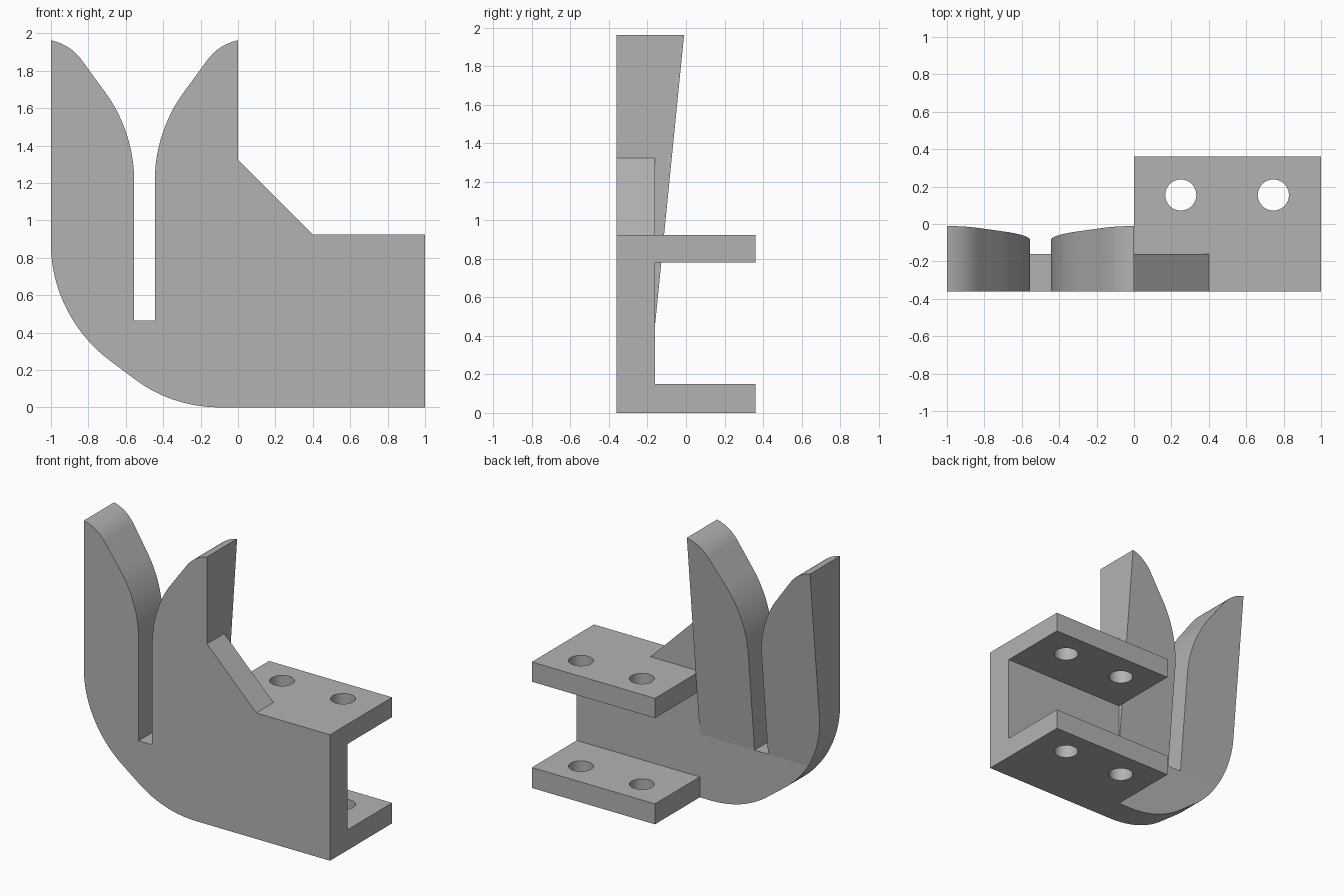
import bpy, bmesh, math
from mathutils import Vector

if "Cube" in bpy.data.objects:
    bpy.data.objects.remove(bpy.data.objects["Cube"], do_unlink=True)

FRONT, BACK = -0.36, 0.36
WEB = -0.16          # back face of the front plate
SLOT_FLOOR = 0.465


def curve(a, b, c, d, steps=18):
    """Points along a cubic curve, both ends included."""
    pts = []
    for i in range(steps + 1):
        t = i / steps
        s = 1 - t
        pts.append(tuple(s**3 * p + 3 * s * s * t * q + 3 * s * t * t * r + t**3 * w
                         for p, q, r, w in zip(a, b, c, d)))
    return pts


def solid(name, points, offset):
    """Closed prism made from a flat outline pushed along an offset."""
    bm = bmesh.new()
    face = bm.faces.new([bm.verts.new(p) for p in points])
    new = bmesh.ops.extrude_face_region(bm, geom=[face], use_keep_orig=True)["geom"]
    bmesh.ops.translate(bm, vec=Vector(offset),
                        verts=[v for v in new if isinstance(v, bmesh.types.BMVert)])
    bmesh.ops.recalc_face_normals(bm, faces=bm.faces)
    mesh = bpy.data.meshes.new(name)
    bm.to_mesh(mesh)
    bm.free()
    obj = bpy.data.objects.new(name, mesh)
    bpy.context.collection.objects.link(obj)
    return obj


def cut(target, cutter):
    cutter.hide_render = True
    mod = target.modifiers.new("cut", "BOOLEAN")
    mod.operation = "DIFFERENCE"
    mod.solver = "EXACT"
    mod.object = cutter
    bpy.context.view_layer.objects.active = target
    bpy.ops.object.modifier_apply(modifier=mod.name)
    bpy.data.objects.remove(cutter, do_unlink=True)


# Front outline: rounded heel, two leaf-shaped prongs, sloped shoulder
heel = curve((-1, 0.87), (-1, 0.62), (-0.87, 0.39), (-0.69, 0.255))
sole = curve((-0.55, 0.15), (-0.41, 0.045), (-0.25, 0), (-0.08, 0))
prong = curve((-1, 1.963), (-0.94, 1.95), (-0.88, 1.92), (-0.83, 1.85))
prong += curve((-0.71, 1.685), (-0.61, 1.55), (-0.555, 1.38), (-0.555, 1.21))
prong.append((-0.555, SLOT_FLOOR))
mirrored = [(-1 - x, z) for x, z in reversed(prong)]
shoulder = [(0, 1.325), (0.4, 0.925), (1, 0.925), (1, 0)]
outline = prong + mirrored + shoulder + sole[::-1] + heel[::-1]
body = solid("forked_bracket", [(x, FRONT, z) for x, z in outline],
             (0, BACK - FRONT, 0))

# Back of the prongs, thickening toward the tips
slope = [(WEB, -0.2), (WEB, SLOT_FLOOR), (WEB + 0.16, SLOT_FLOOR + 1.6),
         (0.5, SLOT_FLOOR + 1.6), (0.5, -0.2)]
cut(body, solid("prong_back_cutter", [(-1.2, y, z) for y, z in slope], (1.2, 0, 0)))

# Space between and above the two flanges
for name, low, high in (("channel_cutter", 0.15, 0.78), ("shoulder_cutter", 0.925, 2.2)):
    box = [(WEB, low), (0.5, low), (0.5, high), (WEB, high)]
    cut(body, solid(name, [(0, y, z) for y, z in box], (1.2, 0, 0)))

# Bolt holes through both flanges
for x in (0.25, 0.745):
    ring = [(x + 0.083 * math.cos(a), 0.155 + 0.083 * math.sin(a), -0.1)
            for a in (math.tau * i / 72 for i in range(72))]
    cut(body, solid("hole_cutter", ring, (0, 0, 1.2)))

# Plain grey finish
grey = bpy.data.materials.new("plain grey")
grey.use_nodes = True
color = (0.45, 0.45, 0.45, 1)
grey.diffuse_color = color
grey.node_tree.nodes["Principled BSDF"].inputs["Base Color"].default_value = color
body.data.materials.clear()
body.data.materials.append(grey)

bpy.ops.object.select_all(action="DESELECT")
body.select_set(True)
bpy.context.view_layer.objects.active = body
bpy.ops.object.shade_smooth_by_angle(angle=math.radians(5.4))
